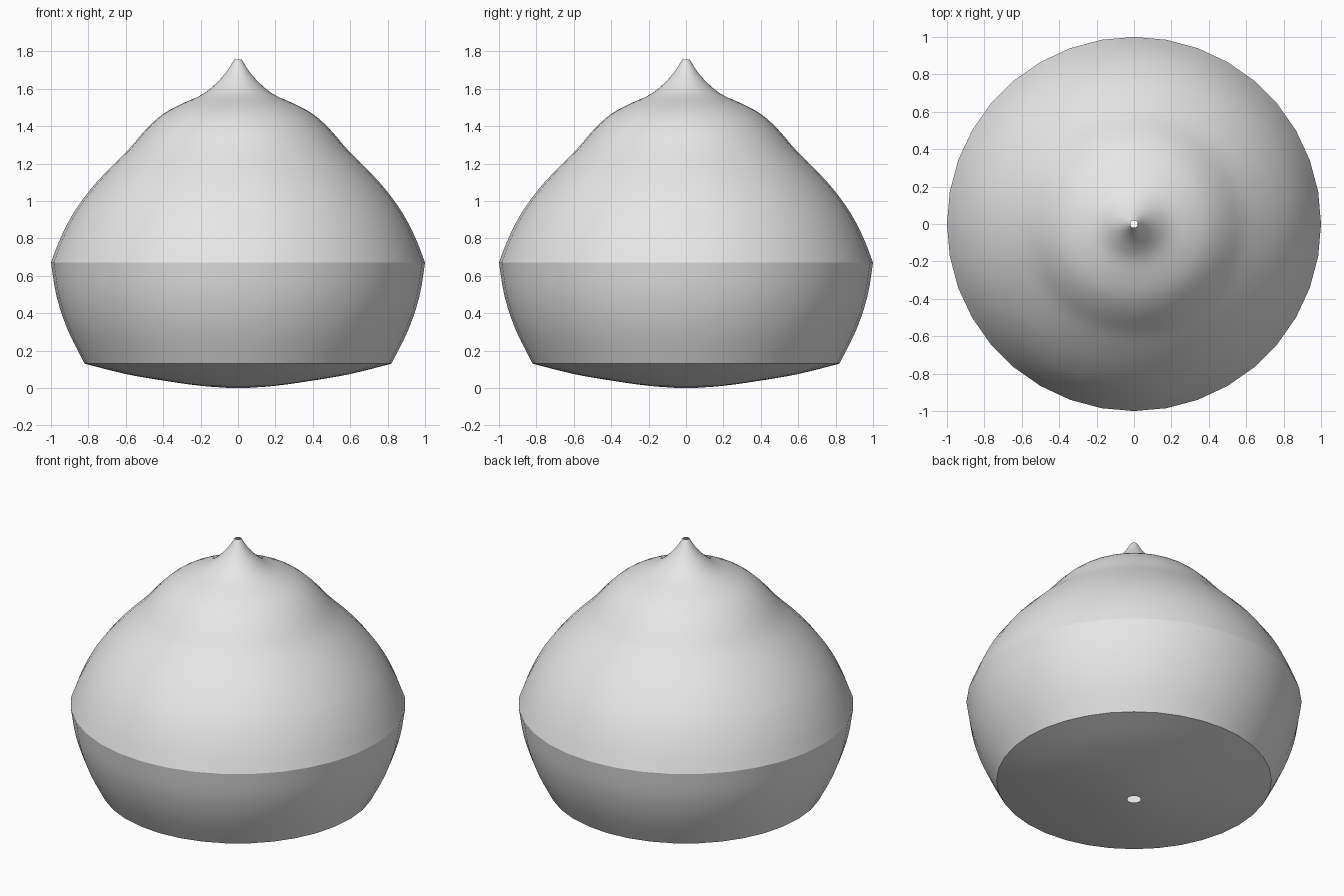
import bpy, bmesh, math
from mathutils import Vector

cube = bpy.data.objects.get("Cube")
if cube:
    bpy.data.objects.remove(cube)

SIDES = 36

# Half outline as (radius, height), split where the surface creases
swirl = [(0.02, 1.757), (0.055, 1.7), (0.11, 1.635), (0.19, 1.57), (0.3, 1.52),
         (0.4, 1.465), (0.49, 1.385), (0.585, 1.275), (0.69, 1.17), (0.79, 1.06),
         (0.88, 0.935), (0.95, 0.8), (1.0, 0.67)]
cup = [(1.0, 0.67), (0.97, 0.49), (0.91, 0.31), (0.82, 0.13)]
base = [(0.82, 0.13), (0.6, 0.075), (0.4, 0.04), (0.2, 0.012), (0.04, 0.0)]


def smooth(points, steps=3):
    """Catmull-Rom curve through the points."""
    p = [Vector(q) for q in points]
    p = [2 * p[0] - p[1]] + p + [2 * p[-1] - p[-2]]
    out = []
    for a, b, c, d in zip(p, p[1:], p[2:], p[3:]):
        for i in range(steps):
            t = i / steps
            out.append(0.5 * (2 * b + (c - a) * t + (2 * a - 5 * b + 4 * c - d) * t * t
                              + (3 * b - a - 3 * c + d) * t ** 3))
    return out + [p[-2]]


# Turn the outline into an open shell with a pinhole at each end
outline = smooth(swirl) + smooth(cup)[1:] + smooth(base)[1:]
bm = bmesh.new()
verts = [bm.verts.new((r, 0, z)) for r, z in outline]
edges = [bm.edges.new(pair) for pair in zip(verts, verts[1:])]
bmesh.ops.spin(bm, geom=verts + edges, cent=(0, 0, 0), axis=(0, 0, 1),
               angle=math.tau, steps=SIDES, use_merge=True)
bmesh.ops.remove_doubles(bm, verts=bm.verts, dist=0.0005)
bmesh.ops.recalc_face_normals(bm, faces=bm.faces)
# Point the shell outwards
if sum(f.normal.dot(f.calc_center_median() - Vector((0, 0, 0.7))) for f in bm.faces) < 0:
    bmesh.ops.reverse_faces(bm, faces=bm.faces)
mesh = bpy.data.meshes.new("swirled_dome")
bm.to_mesh(mesh)
bm.free()

dome = bpy.data.objects.new("swirled_dome", mesh)
bpy.context.collection.objects.link(dome)

# Plain grey
grey = bpy.data.materials.new("light grey")
grey.use_nodes = True
grey.diffuse_color = (0.8, 0.8, 0.8, 1)
grey.node_tree.nodes["Principled BSDF"].inputs["Base Color"].default_value = (0.8, 0.8, 0.8, 1)
mesh.materials.append(grey)

bpy.context.view_layer.objects.active = dome
dome.select_set(True)
bpy.ops.object.shade_smooth_by_angle(angle=math.radians(25))
